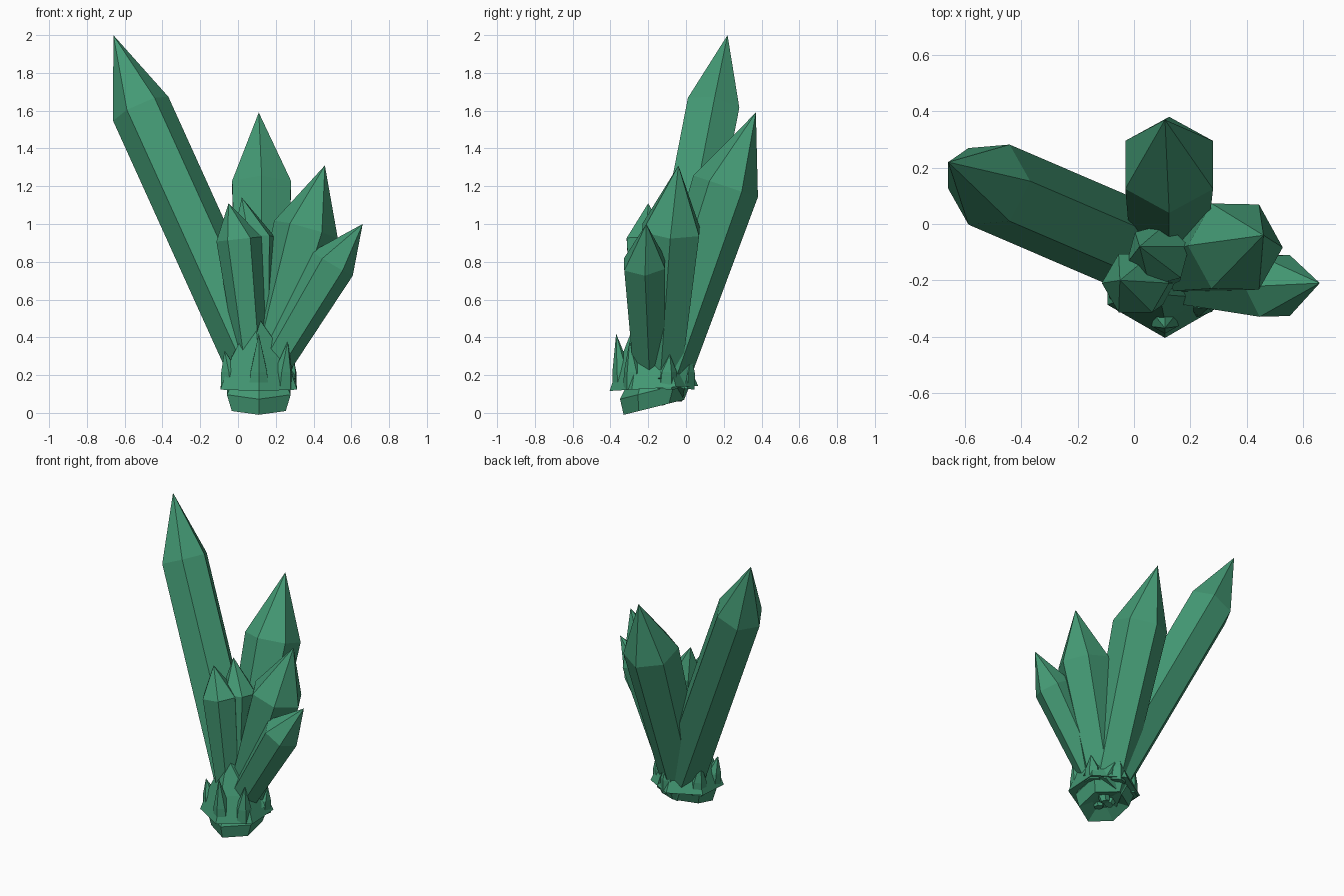
import bpy, bmesh, math
from mathutils import Vector

cube = bpy.data.objects.get("Cube")
if cube:
    bpy.data.objects.remove(cube, do_unlink=True)

# Single crystal colour
green = bpy.data.materials.new("crystal_green")
green.use_nodes = True
colour = (0.057, 0.32, 0.175, 1)
green.diffuse_color = colour
green.node_tree.nodes["Principled BSDF"].inputs["Base Color"].default_value = colour
green.node_tree.nodes["Principled BSDF"].inputs["Roughness"].default_value = 0.8


def hex_loft(name, sections, twist=0, tip=None):
    """Six-sided loft through (centre, radius) rings, ending in a tip or flat cap."""
    centres = [Vector(c) for c, r in sections]
    axis = (centres[1] - centres[0]).normalized()
    u = Vector((1, 0, 0))
    u = (u - axis * u.dot(axis)).normalized()
    v = axis.cross(u)
    angles = [math.radians(twist + 60 * i) for i in range(6)]
    bm = bmesh.new()
    rings = []
    for centre, (_, r) in zip(centres, sections):
        rings.append([bm.verts.new(centre + r * (math.cos(a) * u + math.sin(a) * v))
                      for a in angles])
    bm.faces.new(rings[0][::-1])
    for low, high in zip(rings, rings[1:]):
        for i in range(6):
            j = (i + 1) % 6
            bm.faces.new((low[i], low[j], high[j], high[i]))
    if tip:
        top = bm.verts.new(tip)
        for i in range(6):
            bm.faces.new((rings[-1][i], rings[-1][(i + 1) % 6], top))
    else:
        bm.faces.new(rings[-1])
    bmesh.ops.recalc_face_normals(bm, faces=bm.faces)
    mesh = bpy.data.meshes.new(name)
    bm.to_mesh(mesh)
    bm.free()
    mesh.materials.append(green)
    obj = bpy.data.objects.new(name, mesh)
    bpy.context.collection.objects.link(obj)
    return obj


# Large crystals: root, root radius, shoulder, shoulder radius, tip, twist
crystals = {
    "tall_right_crystal": ((0.16, -0.15, 0.12), 0.16, (-0.515, 0.14, 1.61), 0.16, (-0.66, 0.22, 2), 0),
    "back_crystal": ((0.12, -0.15, 0.12), 0.14, (0.125, 0.21, 1.2), 0.18, (0.11, 0.37, 1.59), 30),
    "left_crystal": ((0.12, -0.14, 0.12), 0.12, (0.36, -0.08, 0.97), 0.175, (0.46, -0.04, 1.31), 0),
    "low_left_crystal": ((0.1, -0.19, 0.12), 0.09, (0.5, -0.22, 0.79), 0.125, (0.66, -0.21, 1), 0),
    "front_crystal": ((0.09, -0.21, 0.12), 0.07, (0.005, -0.21, 0.92), 0.12, (-0.05, -0.2, 1.11), 0),
    "middle_crystal": ((0.11, -0.17, 0.12), 0.07, (0.085, -0.11, 0.93), 0.115, (0.02, -0.08, 1.14), 15),
}
for name, (root, r0, shoulder, r1, tip, twist) in crystals.items():
    hex_loft(name, [(root, r0), (shoulder, r1)], twist, tip)

# Flared collar rising to a small front spike
hex_loft("collar", [((0.11, -0.17, 0.13), 0.235), ((0.11, -0.18, 0.3), 0.165)],
         30, (0.09, -0.25, 0.53))

# Small shards leaning out around the collar
for i, (angle, height) in enumerate([(25, 0.31), (80, 0.3), (150, 0.35), (205, 0.33),
                                     (270, 0.42), (320, 0.38)]):
    a = math.radians(angle)
    out = Vector((math.cos(a), math.sin(a), 0))
    centre = Vector((0.11, -0.17, 0))
    hex_loft(f"shard_{i + 1}",
             [(centre + out * 0.16 + Vector((0, 0, 0.13)), 0.06),
              (centre + out * 0.17 + Vector((0, 0, 0.22)), 0.05)],
             angle, centre + out * 0.2 + Vector((0, 0, height)))

# Tilted root block with a hollowed underside
hex_loft("root_block", [((0.11, -0.18, 0.07), 0.07), ((0.11, -0.17, 0.03), 0.165),
                        ((0.11, -0.16, 0.12), 0.195), ((0.11, -0.16, 0.18), 0.16)], 30)
for i in range(3):
    a = math.radians(120 * i + 40)
    x, y = 0.11 + 0.05 * math.cos(a), -0.17 + 0.05 * math.sin(a)
    hex_loft(f"root_stub_{i + 1}", [(((x + 0.11) / 2, y, 0.045), 0.03), ((x, y, 0.12), 0.05)], 20 * i)
